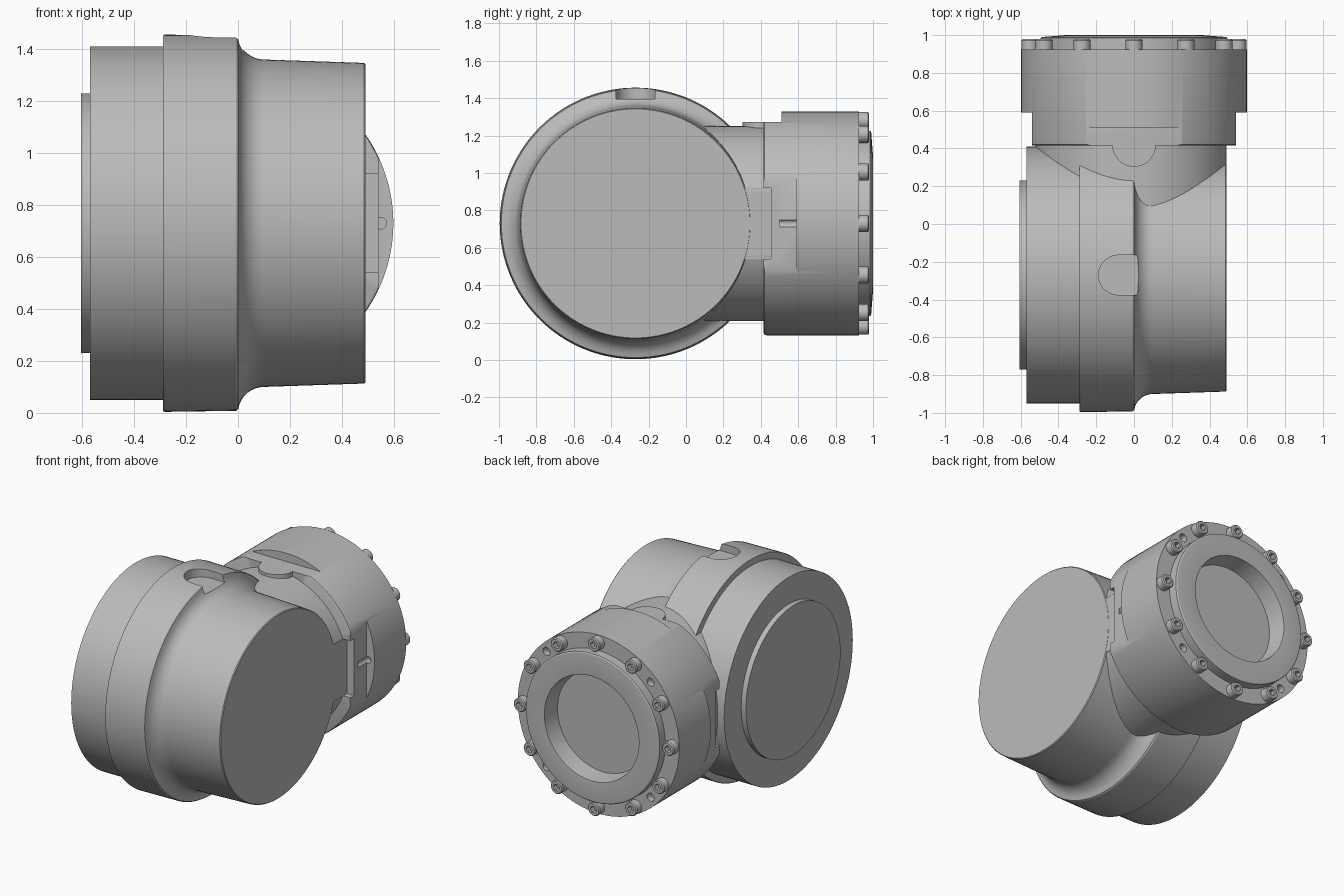
import bpy, bmesh, math
from mathutils import Vector

if "Cube" in bpy.data.objects:
    bpy.data.objects.remove(bpy.data.objects["Cube"])

metal = bpy.data.materials.new("grey_metal")
grey = (0.5, 0.5, 0.5, 1)
metal.diffuse_color = grey
metal.use_nodes = True
metal.node_tree.nodes["Principled BSDF"].inputs["Base Color"].default_value = grey

CY, CZ = -0.27, 0.73          # axis of the main drum
DRUM = (0, CY, CZ)
PORT = (0, 0, CZ)


def finish(name, bm):
    bmesh.ops.remove_doubles(bm, verts=bm.verts[:], dist=1e-5)
    bmesh.ops.recalc_face_normals(bm, faces=bm.faces[:])
    mesh = bpy.data.meshes.new(name)
    bm.to_mesh(mesh)
    bm.free()
    mesh.materials.append(metal)
    ob = bpy.data.objects.new(name, mesh)
    bpy.context.collection.objects.link(ob)
    return ob


def lathe(name, profile, axis, centre, sides=96):
    """Revolve (position along axis, radius) pairs around a world axis."""
    along = Vector([float(a == axis) for a in "XYZ"])
    out = Vector((1, 0, 0)) if axis != "X" else Vector((0, 0, 1))
    centre = Vector(centre)
    bm = bmesh.new()
    verts = [bm.verts.new(centre + along * h + out * r) for h, r in profile]
    edges = [bm.edges.new(pair) for pair in zip(verts, verts[1:])]
    bmesh.ops.spin(bm, geom=verts + edges, cent=centre, axis=along,
                   angle=math.tau, steps=sides)
    return finish(name, bm)


def rod(name, a, b, radius, axis, centre, sides=48):
    return lathe(name, [(a, 0), (a, radius), (b, radius), (b, 0)], axis, centre, sides)


def box(name, low, high):
    bm = bmesh.new()
    bmesh.ops.create_cube(bm, size=1)
    for v in bm.verts:
        v.co = [l + (c + 0.5) * (h - l) for l, h, c in zip(low, high, v.co)]
    return finish(name, bm)


def activate(ob):
    bpy.ops.object.select_all(action="DESELECT")
    ob.select_set(True)
    bpy.context.view_layer.objects.active = ob


def combine(ob, tool, operation="DIFFERENCE"):
    mod = ob.modifiers.new("combine", "BOOLEAN")
    mod.operation, mod.object, mod.solver = operation, tool, "EXACT"
    activate(ob)
    bpy.ops.object.modifier_apply(modifier=mod.name)
    bpy.data.objects.remove(tool)


def smooth(ob):
    activate(ob)
    bpy.ops.object.shade_smooth_by_angle(angle=math.radians(30))


# Main drum: end plate, rear barrel, wide band, concave fillet, front barrel
fillet = [(0.1 - 0.1 * math.cos(t), 0.73 - 0.1 * math.sin(t))
          for t in [math.radians(a) for a in range(10, 91, 10)]]
drum = lathe("main_drum", [
    (-0.605, 0), (-0.605, 0.5), (-0.57, 0.5), (-0.57, 0.68), (-0.288, 0.68),
    (-0.288, 0.723), (-0.283, 0.726), (-0.008, 0.722), (0, 0.717)]
    + fillet + [(0.485, 0.617), (0.49, 0.612), (0.49, 0)], "X", DRUM, 128)
# Notch in the top of the band
combine(drum, rod("notch_round", 1.395, 1.6, 0.105, "Z", (-0.083, CY, 0)))
combine(drum, box("notch_slot", (-0.083, CY - 0.105, 1.395), (0.2, CY + 0.105, 1.6)))
smooth(drum)

# Neck joining the drum to the port, trimmed level with the drum end
neck = rod("neck", -0.1, 0.46, 0.522, "Y", PORT, 96)
combine(neck, box("neck_trim", (0.489, -1, 0), (1, 1, 2)))
smooth(neck)

# Curved plug closing the drum end against the port
plug = rod("end_plug", 0.1, 0.489, 0.75, "X", DRUM, 128)
combine(plug, box("plug_limit", (0, 0.1, CZ - 0.19), (1, 0.6, CZ + 0.19)), "INTERSECT")
smooth(plug)

# Port housing with flange face, raised ring and recessed window
port = lathe("port_housing", [
    (0.415, 0), (0.415, 0.585), (0.42, 0.595), (0.43, 0.598), (0.925, 0.598),
    (0.925, 0.495), (0.985, 0.495), (0.99, 0.488), (1.0, 0.36), (0.998, 0.35),
    (0.88, 0.335), (0.88, 0)], "Y", PORT, 128)
for side in (-1, 1):
    # Side flats and the slots in front of them
    x_in, x_out = sorted((side * 0.54, side * 0.9))
    combine(port, box("side_flat", (x_in, 0.2, 0), (x_out, 0.59, 2)))
    x_in, x_out = sorted((side * 0.489, side * 0.9))
    combine(port, box("side_slot", (x_in, 0.2, CZ - 0.19), (x_out, 0.455, CZ + 0.19)))
combine(port, box("top_flat", (-0.6, 0.2, 1.272), (0.6, 0.51, 2)))
combine(port, rod("side_pin_hole", 0.5, 0.63, 0.022, "Y", (0.55, 0, CZ), 24))
# Small holes between the bolts
for k in range(4):
    a = math.radians(45 + 90 * k)
    spot = (0.545 * math.cos(a), 0, CZ + 0.545 * math.sin(a))
    combine(port, rod("flange_hole", 0.88, 1.1, 0.027, "Y", spot, 20))
smooth(port)

# Rounded tab on top of the neck
tab = rod("top_tab", 1.1, 1.272, 0.115, "Z", (0, 0.418, 0), 48)
smooth(tab)

# Ring of socket-head bolts
bolt = lathe("flange_bolt", [(0.91, 0), (0.91, 0.045), (0.972, 0.045),
                             (0.979, 0.039), (0.979, 0)], "Y", (0, 0, 0), 24)
combine(bolt, rod("hex_socket", 0.945, 1.1, 0.024, "Y", (0, 0, 0), 6))
smooth(bolt)
for k in range(12):
    ob = bolt if k == 0 else bolt.copy()
    if k:
        bpy.context.collection.objects.link(ob)
    a = math.tau * k / 12
    ob.location = (0.55 * math.cos(a), 0, CZ + 0.55 * math.sin(a))
